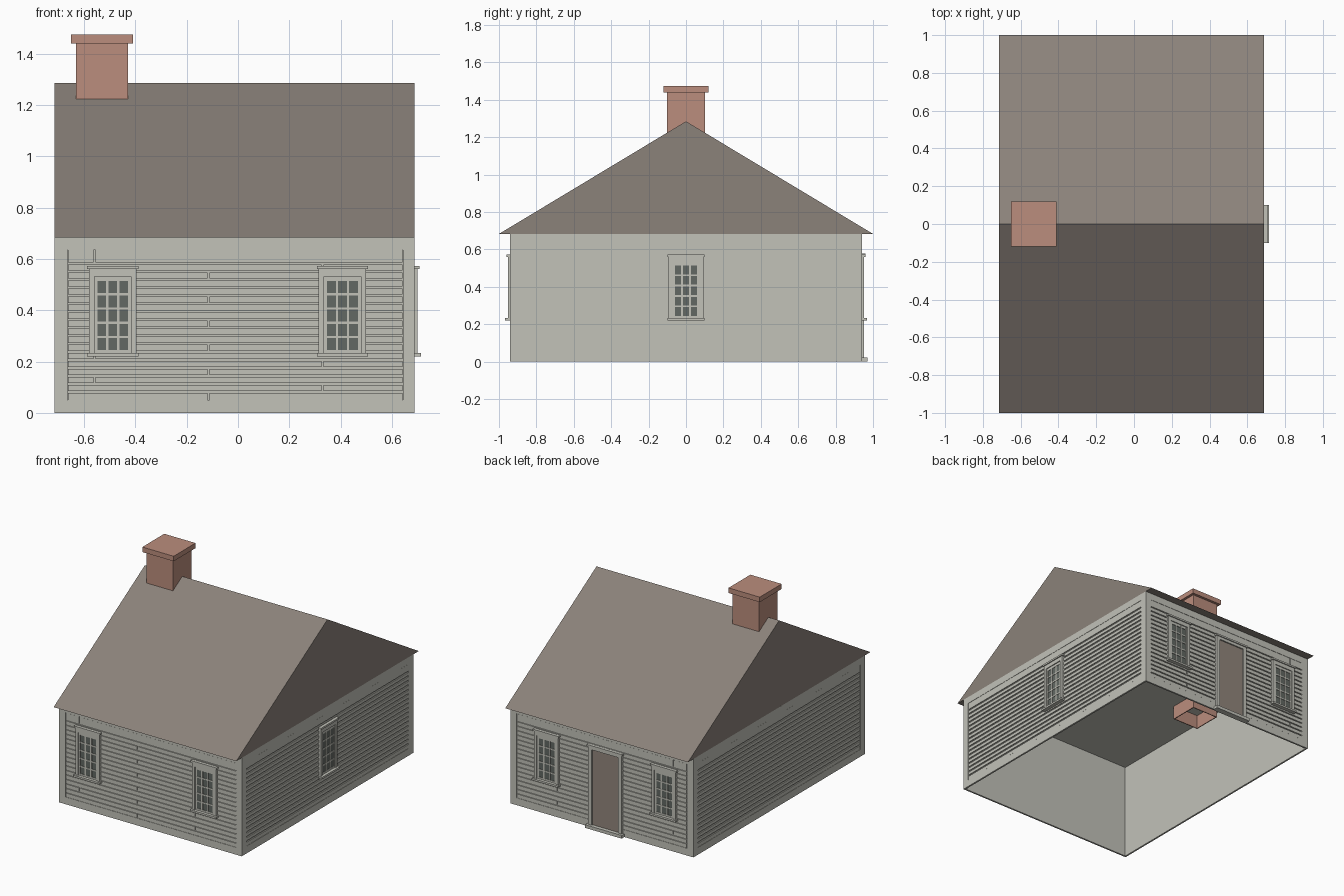
import bpy, bmesh
from math import radians
from mathutils import Matrix, Vector

cube = bpy.data.objects.get("Cube")
if cube:
    bpy.data.objects.remove(cube, do_unlink=True)


def material(name, rgb):
    lin = [((c / 255 + 0.055) / 1.055) ** 2.4 for c in rgb] + [1]
    m = bpy.data.materials.new(name)
    m.use_nodes = True
    m.diffuse_color = lin
    m.node_tree.nodes["Principled BSDF"].inputs["Base Color"].default_value = lin
    return m


PAINT = material("weathered_grey_paint", (194, 194, 185))
ROOF = material("brown_grey_roof", (139, 130, 122))
BRICK = material("red_brick", (187, 141, 125))
GLASS = material("dark_glass", (98, 104, 99))
DOOR = material("brown_door", (146, 134, 124))

X0, X1, Y, WALL_H = -0.715, 0.687, 0.94, 0.683
MID = (X0 + X1) / 2


def box(bm, a0, a1, b0, b1, z0, z1):
    size = Vector((a1 - a0, b1 - b0, z1 - z0))
    centre = Vector((a0 + a1, b0 + b1, z0 + z1)) / 2
    bmesh.ops.create_cube(bm, size=1, matrix=Matrix.Translation(centre) @ Matrix.Diagonal(size).to_4x4())


def finish(name, bm, mat, place=Matrix()):
    me = bpy.data.meshes.new(name)
    bmesh.ops.recalc_face_normals(bm, faces=bm.faces[:])
    bm.to_mesh(me)
    bm.free()
    me.materials.append(mat)
    ob = bpy.data.objects.new(name, me)
    bpy.context.collection.objects.link(ob)
    ob.matrix_world = place
    return ob


def placed(x, y, angle):
    return Matrix.Translation((x, y, 0)) @ Matrix.Rotation(radians(angle), 4, "Z")


# Wall frames: local x runs along the wall, local -y points outward
FRONT = placed(0, -Y, 0)
RIGHT = placed(X1, 0, 90)
BACK = placed(0, Y, 180)
LEFT = placed(X0, 0, -90)


def wall(name, place, a, b, trim_a, trim_b, gap, joints):
    # Thin sheet with corner boards, base board and frieze
    bm = bmesh.new()
    box(bm, a, b, 0.008, 0.012, 0, WALL_H)
    box(bm, a, trim_a, 0, 0.011, 0, WALL_H)
    box(bm, trim_b, b, 0, 0.011, 0, WALL_H)
    box(bm, trim_a, trim_b, 0, 0.011, 0, 0.05)
    box(bm, trim_a, trim_b, 0, 0.011, 0.635, WALL_H)
    finish(name + "_wall", bm, PAINT, place)
    # Clapboards with staggered butt joints
    bm = bmesh.new()
    rows, step = 18, 0.0313
    for i in range(rows):
        z0 = 0.05 + i * step + (gap / 2 if i else 0.001)
        z1 = 0.634 if i == rows - 1 else 0.05 + (i + 1) * step - gap / 2
        ends = [trim_a + 0.002, trim_b - 0.002]
        if joints:
            j = joints[i % len(joints)]
            ends[1:1] = [j - 0.004, j + 0.004]
        for s, e in zip(ends[::2], ends[1::2]):
            box(bm, s, e, 0.001, 0.009, z0, z1)
    finish(name + "_clapboards", bm, PAINT, place)


JOINTS = (-0.115, 0.33, -0.56)
wall("front", FRONT, X0, X1, -0.665, 0.643, 0.007, JOINTS)
wall("back", BACK, -X1, -X0, -0.643, 0.665, 0.007, [-j for j in JOINTS])
wall("right", RIGHT, -0.928, 0.928, -0.89, 0.89, 0.01, None)
wall("left", LEFT, -0.928, 0.928, -0.89, 0.89, 0.01, None)


def casing(bm, c, half, inner, z0, z1, sill_z):
    # Side boards, head board and cap moulding
    for s in (-1, 1):
        u = sorted((c + s * inner, c + s * half))
        box(bm, *u, -0.013, 0.009, sill_z, z1)
    box(bm, c - inner, c + inner, -0.013, 0.009, z0, z1)
    box(bm, c - half - 0.007, c + half + 0.007, -0.02, 0.009, z1 - 0.01, z1 + 0.002)


def window(name, place, c):
    bm = bmesh.new()
    casing(bm, c, 0.0925, 0.072, 0.532, 0.57, 0.225)
    box(bm, c - 0.1, c + 0.1, -0.027, 0.009, 0.22, 0.233)
    # Sash rails and glazing bars
    cols, rows, left, low = 3, 5, c - 0.06, 0.245
    w, h, bar = 0.043, 0.0555, 0.009
    for i in range(cols + 1):
        x0 = c - 0.072 if i == 0 else left + i * w - bar
        x1 = c + 0.072 if i == cols else left + i * w
        box(bm, x0, x1, -0.007, 0.009, 0.233, 0.532)
    for j in range(rows + 1):
        z0 = 0.233 if j == 0 else low + j * h - bar
        z1 = 0.532 if j == rows else low + j * h
        box(bm, c - 0.072, c + 0.072, -0.0065, 0.009, z0, z1)
    finish(name + "_frame", bm, PAINT, place)
    bm = bmesh.new()
    box(bm, c - 0.07, c + 0.07, -0.003, 0.005, 0.235, 0.53)
    finish(name + "_glass", bm, GLASS, place)


window("front_window_a", FRONT, -0.488)
window("front_window_b", FRONT, 0.407)
window("back_window_a", BACK, 0.495)
window("back_window_b", BACK, -0.407)
window("side_window", RIGHT, 0)

# Back door with casing and step
door_c = 0.045
bm = bmesh.new()
casing(bm, door_c, 0.128, 0.102, 0.545, 0.575, 0.02)
box(bm, door_c - 0.14, door_c + 0.14, -0.03, 0.009, 0, 0.022)
finish("door_frame", bm, PAINT, BACK)
bm = bmesh.new()
box(bm, door_c - 0.104, door_c + 0.104, -0.004, 0.005, 0.02, 0.547)
finish("door_panel", bm, DOOR, BACK)

# Gabled roof prism
bm = bmesh.new()
profile = [(-1, 0.683), (1, 0.683), (0, 1.285)]
face = bm.faces.new([bm.verts.new((X0, y, z)) for y, z in profile])
out = bmesh.ops.extrude_face_region(bm, geom=[face], use_keep_orig=True)
moved = [v for v in out["geom"] if isinstance(v, bmesh.types.BMVert)]
bmesh.ops.translate(bm, verts=moved, vec=(X1 - X0, 0, 0))
finish("roof", bm, ROOF)

# Flat ceiling inside
bm = bmesh.new()
box(bm, X0 + 0.01, X1 - 0.01, -0.93, 0.93, 0.676, 0.682)
finish("ceiling", bm, PAINT)

# Hollow chimney stack, open underneath, with a projecting cap
cx = -0.53
bm = bmesh.new()
t = 0.006
for s in (-1, 1):
    box(bm, *sorted((cx + s * 0.102, cx + s * (0.102 - t))), -0.102, 0.102, 0.58, 1.445)
    box(bm, cx - 0.102 + t, cx + 0.102 - t, *sorted((s * 0.102, s * (0.102 - t))), 0.58, 1.445)
finish("chimney_stack", bm, BRICK)
bm = bmesh.new()
box(bm, cx - 0.12, cx + 0.12, -0.12, 0.12, 1.44, 1.475)
finish("chimney_cap", bm, BRICK)
